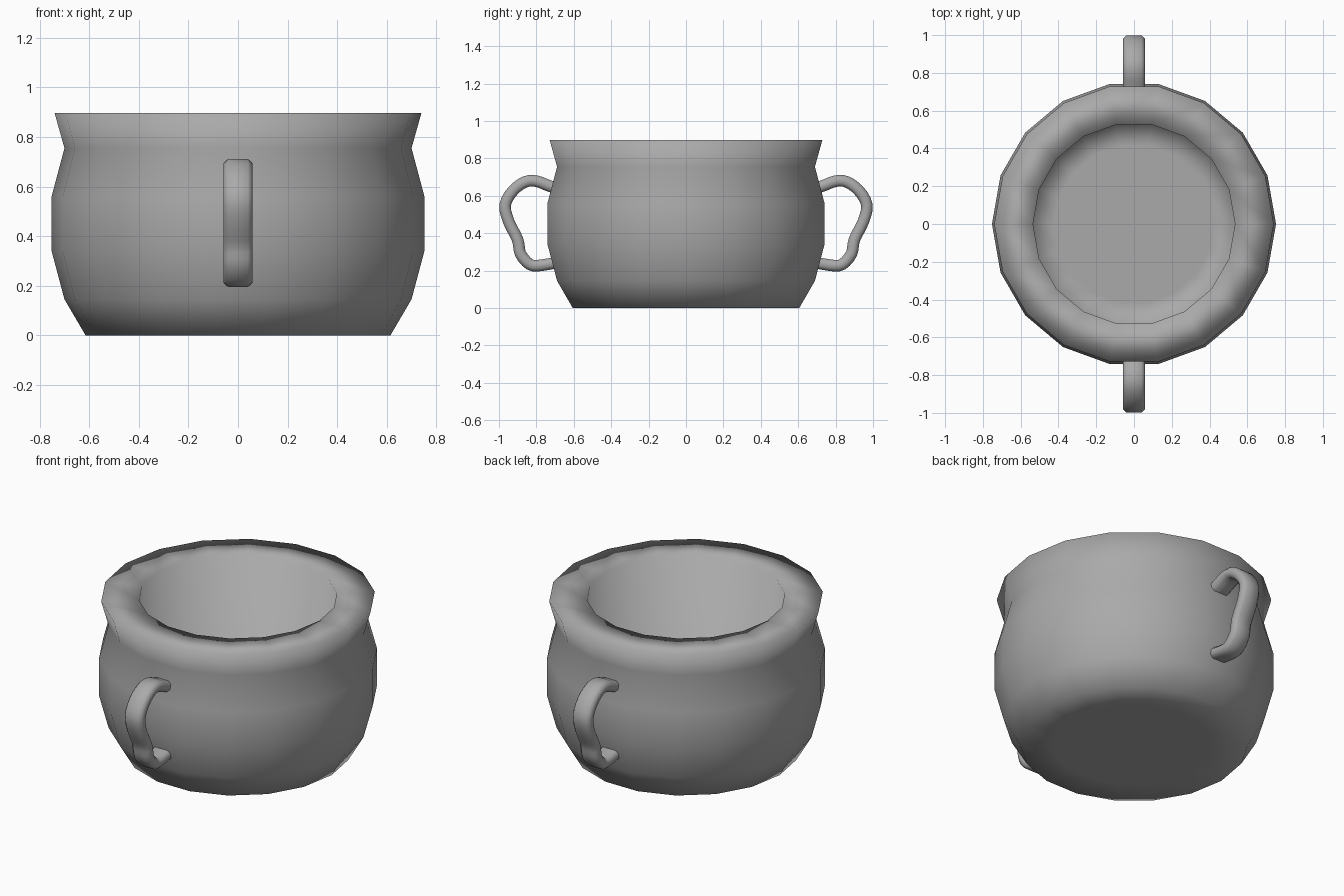
import bpy, bmesh
from math import sin, cos, tau
from mathutils import Vector

if "Cube" in bpy.data.objects:
    bpy.data.objects.remove(bpy.data.objects["Cube"])

grey = bpy.data.materials.new("dark_grey")
grey.diffuse_color = (0.4, 0.4, 0.4, 1)
grey.use_nodes = True
grey.node_tree.nodes["Principled BSDF"].inputs["Base Color"].default_value = grey.diffuse_color


def bridge_rings(name, rings):
    """Join a series of equal-sized point rings into a closed smooth solid."""
    bm = bmesh.new()
    loops = [[bm.verts.new(p) for p in ring] for ring in rings]
    n = len(loops[0])
    for a, b in zip(loops, loops[1:]):
        for i in range(n):
            j = (i + 1) % n
            bm.faces.new((a[i], a[j], b[j], b[i]))
    bm.faces.new(loops[0][::-1])
    bm.faces.new(loops[-1])
    bmesh.ops.recalc_face_normals(bm, faces=bm.faces)
    for f in bm.faces:
        f.smooth = True
    mesh = bpy.data.meshes.new(name)
    bm.to_mesh(mesh)
    bm.free()
    mesh.materials.append(grey)
    obj = bpy.data.objects.new(name, mesh)
    bpy.context.collection.objects.link(obj)
    return obj


def smooth_path(p, steps=3):
    """Catmull-Rom curve through the given points."""
    p = [p[0]] + p + [p[-1]]
    out = []
    for a, b, c, d in zip(p, p[1:], p[2:], p[3:]):
        for s in range(steps):
            t = s / steps
            out.append(0.5 * (2 * b + (c - a) * t + (2 * a - 5 * b + 4 * c - d) * t * t
                              + (3 * b - a - 3 * c + d) * t ** 3))
    return out + [p[-1]]


# Pot body: 18-sided lathe, base, outside, thick rim, then the hollow and its floor
SIDES = 18
profile = [(0.43, 0), (0.615, 0), (0.70, 0.145), (0.752, 0.34), (0.752, 0.56),
           (0.70, 0.755), (0.74, 0.897),
           (0.535, 0.897), (0.535, 0.10), (0.42, 0.10)]
bridge_rings("pot_body", [[(r * cos(tau * i / SIDES), r * sin(tau * i / SIDES), z)
                           for i in range(SIDES)] for r, z in profile])

# Handles: chamfered flat section swept along a side path, mirrored front to back
path = [(0.66, 0.63), (0.73, 0.652), (0.80, 0.678), (0.86, 0.674), (0.925, 0.627),
        (0.967, 0.55), (0.947, 0.46), (0.90, 0.365), (0.885, 0.29),
        (0.835, 0.233), (0.775, 0.228), (0.66, 0.25)]
section = [(-0.058, -0.014), (-0.04, -0.031), (0.04, -0.031), (0.058, -0.014),
           (0.058, 0.014), (0.04, 0.031), (-0.04, 0.031), (-0.058, 0.014)]
pts = smooth_path([Vector(p) for p in path])
rings = []
for k, p in enumerate(pts):
    t = (pts[min(k + 1, len(pts) - 1)] - pts[max(k - 1, 0)]).normalized()
    side = Vector((-t.y, t.x))
    rings.append([(x, p.x + side.x * d, p.y + side.y * d) for x, d in section])
handles = bridge_rings("side_handles", rings)
mirror = handles.modifiers.new("front_back", 'MIRROR')
mirror.use_axis = (False, True, False)
